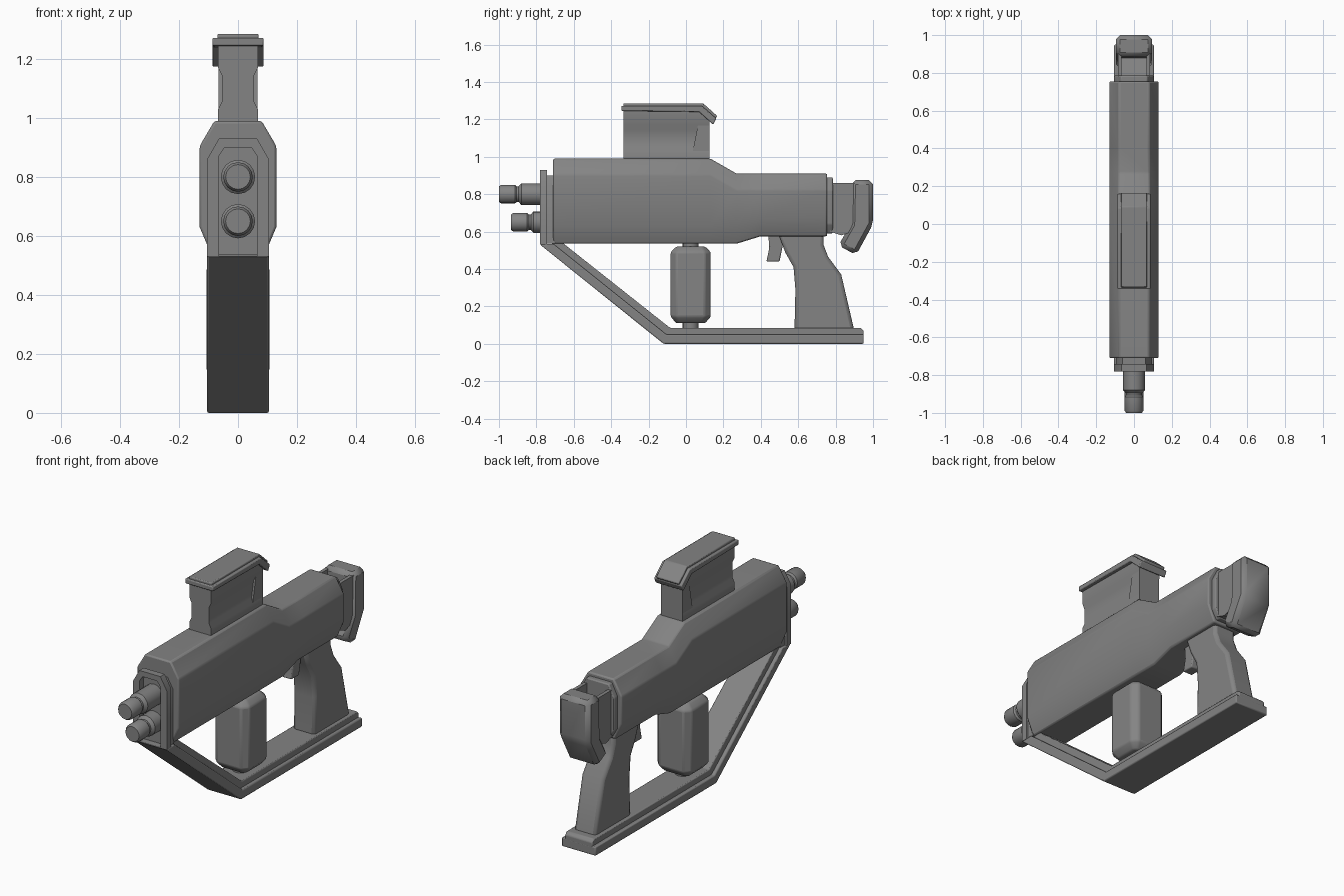
import bpy, bmesh, math
from mathutils import Vector

cube = bpy.data.objects.get("Cube")
if cube:
    bpy.data.objects.remove(cube, do_unlink=True)

grey = bpy.data.materials.new("gunmetal_grey")
grey.use_nodes = True
grey.diffuse_color = (0.23, 0.23, 0.23, 1)
bsdf = grey.node_tree.nodes["Principled BSDF"]
bsdf.inputs["Base Color"].default_value = grey.diffuse_color
bsdf.inputs["Roughness"].default_value = 0.6


def loft(name, rings, bevel=0.0, segments=2):
    """Skin a list of equal-length rings and cap both ends."""
    bm = bmesh.new()
    loops = [[bm.verts.new(p) for p in ring] for ring in rings]
    n = len(loops[0])
    for a, b in zip(loops, loops[1:]):
        for i in range(n):
            j = (i + 1) % n
            bm.faces.new((a[i], a[j], b[j], b[i]))
    bm.faces.new(loops[0])
    bm.faces.new(loops[-1])
    bmesh.ops.recalc_face_normals(bm, faces=bm.faces[:])
    mesh = bpy.data.meshes.new(name)
    bm.to_mesh(mesh)
    bm.free()
    obj = bpy.data.objects.new(name, mesh)
    bpy.context.collection.objects.link(obj)
    mesh.materials.append(grey)
    if bevel:
        mod = obj.modifiers.new("Bevel", "BEVEL")
        mod.width = bevel
        mod.segments = segments
        mod.limit_method = "ANGLE"
        mod.angle_limit = math.radians(25)
    bpy.ops.object.select_all(action="DESELECT")
    obj.select_set(True)
    bpy.context.view_layer.objects.active = obj
    bpy.ops.object.shade_smooth_by_angle(angle=math.radians(35))
    return obj


def side_prism(name, pts, lo, hi, bevel=0.0, segments=2):
    """Extrude a (y, z) outline across x."""
    return loft(name, [[(x, y, z) for y, z in pts] for x in (lo, hi)], bevel, segments)


def front_prism(name, pts, lo, hi, bevel=0.0):
    """Extrude an (x, z) outline along y."""
    return loft(name, [[(x, y, z) for x, z in pts] for y in (lo, hi)], bevel)


def mirrored(half):
    """Complete a right-half outline, listed bottom to top, with its left half."""
    return half + [(-x, z) for x, z in reversed(half)]


def lathe(name, profile, base, axis, sides=16):
    """Stack circles of (radius, distance) along an axis."""
    axis = Vector(axis)
    u = axis.orthogonal().normalized()
    v = axis.cross(u)
    turn = [math.tau * i / sides for i in range(sides)]
    return loft(name, [[Vector(base) + axis * d + r * (u * math.cos(t) + v * math.sin(t))
                        for t in turn] for r, d in profile])


# Main housing: eight-sided section stepping down towards the back
def housing_ring(y, bottom, top, drop):
    half = [(0.09, bottom), (0.13, bottom + 0.095), (0.13, top - drop), (0.08, top)]
    return [(x, y, z) for x, z in mirrored(half)]


loft("housing", [housing_ring(-0.71, 0.535, 0.99, 0.085),
                 housing_ring(0.13, 0.535, 0.99, 0.085),
                 housing_ring(0.27, 0.535, 0.91, 0.085),
                 housing_ring(0.40, 0.575, 0.91, 0.085),
                 housing_ring(0.755, 0.575, 0.91, 0.085)], 0.008)

# Collar behind the housing
collar = mirrored([(0.075, 0.59), (0.105, 0.64), (0.105, 0.82), (0.07, 0.89)])
front_prism("rear_collar", collar, 0.74, 0.785, 0.006)

# Front plate with an arched recess open at the bottom
outer = [(0.105, 0.53), (0.105, 0.86), (0.065, 0.93)]
inner = [(0.065, 0.53), (0.065, 0.87), (0.045, 0.90)]
arch = mirrored(outer) + [(-x, z) for x, z in inner] + inner[::-1]
front_prism("front_plate", arch, -0.78, -0.742)
front_prism("front_backing", mirrored([(0.095, 0.535), (0.095, 0.84), (0.06, 0.90)]),
            -0.745, -0.70)

# Two stepped barrels
for name, z, tip in (("upper_barrel", 0.80, -1.0), ("lower_barrel", 0.65, -0.935)):
    steps = [(0.042, 0), (0.05, 0.012), (0.05, 0.085), (0.042, 0.095),
             (0.042, 0.105), (0.058, 0.12), (0.058, -0.74 - tip)]
    lathe(name, steps, (0, tip, z), (0, 1, 0))

# Under guard: wide outer rail with a narrower inner rail on top
side_prism("guard_outer_rail", [(-0.78, 0.53), (-0.12, 0), (0.95, 0), (0.95, 0.05),
                                (-0.105, 0.05), (-0.71, 0.535)], -0.105, 0.105, 0.006)
side_prism("guard_inner_rail", [(-0.72, 0.535), (-0.115, 0.04), (0.95, 0.04), (0.95, 0.07),
                                (0.935, 0.085), (-0.085, 0.085), (-0.66, 0.54)],
           -0.085, 0.085, 0.005)

# Canister with its mounting post
w, c = 0.107, 0.032


def canister_ring(z, inset):
    a, b = w - inset, w - c - inset * 0.5
    corners = [(a, -b), (a, b), (b, a), (-b, a), (-a, b), (-a, -b), (-b, -a), (b, -a)]
    return [(x, y + 0.025, z) for x, y in corners]


loft("canister", [canister_ring(0.11, 0.03), canister_ring(0.145, 0),
                  canister_ring(0.49, 0), canister_ring(0.52, 0.03)], 0.008)
lathe("canister_post", [(0.043, 0), (0.043, 0.48)], (0, 0.025, 0.07), (0, 0, 1))

# Grip and trigger
side_prism("grip", [(0.58, 0.07), (0.90, 0.07), (0.83, 0.37), (0.76, 0.465), (0.735, 0.53),
                    (0.735, 0.60), (0.49, 0.60), (0.53, 0.49), (0.575, 0.41), (0.585, 0.29)],
           -0.068, 0.068, 0.018)
side_prism("trigger", [(0.44, 0.59), (0.53, 0.59), (0.51, 0.49), (0.50, 0.44),
                       (0.43, 0.44), (0.445, 0.51)], -0.03, 0.03, 0.006)

# Stock: open-topped neck and a hooked butt
for name, s in (("left_neck_wall", 1), ("right_neck_wall", -1)):
    side_prism(name, [(0.77, 0.60), (0.83, 0.58), (0.89, 0.60), (0.91, 0.86), (0.77, 0.86)],
               s * 0.065, s * 0.085)
side_prism("neck_floor", [(0.77, 0.60), (0.83, 0.58), (0.90, 0.60), (0.90, 0.64),
                          (0.77, 0.76)], -0.07, 0.07)
side_prism("butt", [(0.885, 0.875), (1.0, 0.875), (1.0, 0.64), (0.91, 0.475),
                    (0.815, 0.525), (0.88, 0.64)], -0.095, 0.095, 0.022, 1)

# Sight body with grooved sides and a flared back end
sight = mirrored([(0.067, 0.98), (0.067, 1.03), (0.055, 1.055), (0.055, 1.145),
                  (0.067, 1.17), (0.067, 1.25)])
front_prism("sight_body", sight, -0.335, 0.125)
side_prism("sight_flare", [(0.03, 1.0), (0.125, 1.0), (0.125, 1.20), (0.07, 1.20)],
           -0.066, 0.066)

# Sight cover, bent down at the back, with a raised panel
side_prism("sight_cover", [(-0.345, 1.245), (-0.345, 1.272), (0.085, 1.272), (0.162, 1.205),
                           (0.145, 1.172), (0.07, 1.24)], -0.087, 0.087, 0.005)
side_prism("sight_cover_panel", [(-0.335, 1.26), (-0.335, 1.285), (0.092, 1.285),
                                 (0.167, 1.218), (0.15, 1.195), (0.08, 1.26)],
           -0.07, 0.07, 0.005)
